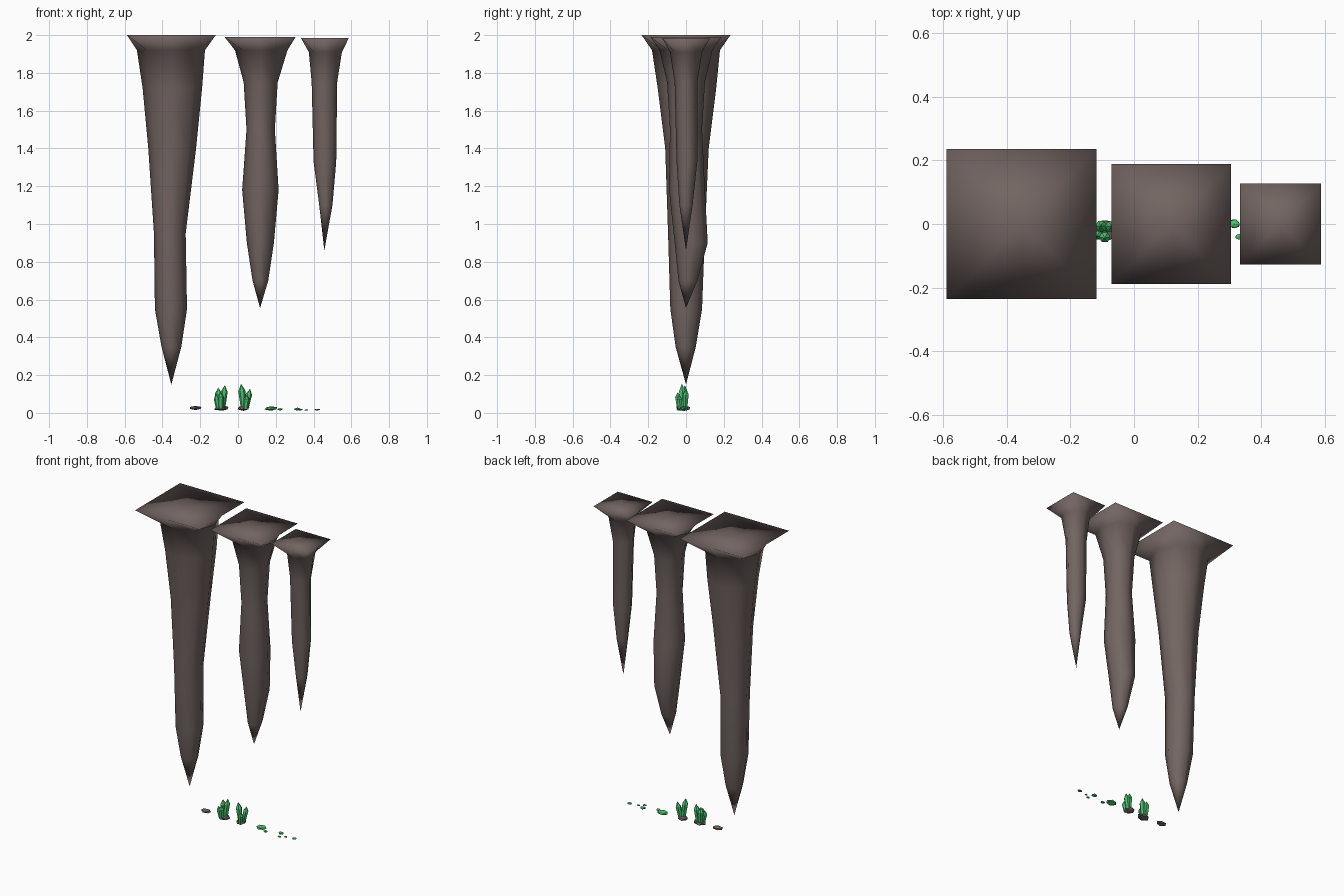
import bpy, bmesh, math, random
from mathutils import Matrix, Vector

random.seed(4)
cube = bpy.data.objects.get("Cube")
if cube:
    bpy.data.objects.remove(cube)


def material(name, rgb):
    m = bpy.data.materials.new(name)
    m.use_nodes = True
    m.diffuse_color = (*rgb, 1)
    m.node_tree.nodes["Principled BSDF"].inputs["Base Color"].default_value = (*rgb, 1)
    return m


STONE = material("brown stone", (0.17, 0.13, 0.122))
GREEN = material("crystal green", (0.07, 0.55, 0.16))


def finish(bm, name, mat, smooth):
    bmesh.ops.recalc_face_normals(bm, faces=bm.faces)
    for f in bm.faces:
        f.smooth = smooth
    mesh = bpy.data.meshes.new(name)
    bm.to_mesh(mesh)
    bm.free()
    mesh.materials.append(mat)
    ob = bpy.data.objects.new(name, mesh)
    bpy.context.collection.objects.link(ob)
    return ob


def stalactite(name, top, rings, tip):
    """Square ceiling plate lofted through eight-sided rings down to a point."""
    bm = bmesh.new()
    cx, half, top_z = top
    loops = []
    square = [(cx + half * x, half * y, top_z) for x, y in
              ((1, 0), (1, 1), (0, 1), (-1, 1), (-1, 0), (-1, -1), (0, -1), (1, -1))]
    loops.append([bm.verts.new(p) for p in square])
    for z, x0, x1, y0, y1 in rings:
        loop = []
        for i in range(8):
            a = i * math.tau / 8
            loop.append(bm.verts.new(((x0 + x1) / 2 + (x1 - x0) / 2 * math.cos(a),
                                      (y0 + y1) / 2 + (y1 - y0) / 2 * math.sin(a), z)))
        loops.append(loop)
    for a, b in zip(loops, loops[1:]):
        for i in range(8):
            j = (i + 1) % 8
            bm.faces.new((a[i], a[j], b[j], b[i]))
    for loop, point in ((loops[0], (cx, 0, top_z)), (loops[-1], tip)):
        apex = bm.verts.new(point)
        for i in range(8):
            bm.faces.new((loop[i], loop[(i + 1) % 8], apex))
    finish(bm, name, STONE, True)


# Rings: height, x range, y range
stalactite("large_stalactite", (-0.353, 0.235, 2.0), [
    (1.92, -0.535, -0.175, -0.18, 0.18),
    (1.72, -0.505, -0.19, -0.15, 0.16),
    (1.4, -0.475, -0.222, -0.11, 0.12),
    (0.95, -0.445, -0.277, -0.095, 0.1),
    (0.55, -0.44, -0.27, -0.083, 0.085),
    (0.35, -0.405, -0.3, -0.055, 0.052)], (-0.353, 0, 0.15))
stalactite("middle_stalactite", (0.117, 0.188, 1.99), [
    (1.92, -0.016, 0.262, -0.14, 0.14),
    (1.75, 0.03, 0.21, -0.1, 0.1),
    (1.5, 0.045, 0.195, -0.085, 0.085),
    (1.18, 0.022, 0.215, -0.09, 0.1),
    (0.9, 0.047, 0.19, -0.06, 0.115),
    (0.7, 0.077, 0.16, -0.04, 0.06)], (0.117, 0, 0.555))
stalactite("small_stalactite", (0.46, 0.127, 1.985), [
    (1.91, 0.375, 0.55, -0.085, 0.085),
    (1.75, 0.39, 0.525, -0.06, 0.06),
    (1.33, 0.4, 0.52, -0.05, 0.06),
    (1.1, 0.43, 0.5, -0.035, 0.035)], (0.457, 0, 0.86))


def pebble(name, x, y, z, rx, ry, rz, mat):
    bm = bmesh.new()
    bmesh.ops.create_icosphere(bm, subdivisions=1, radius=1)
    for v in bm.verts:
        v.co *= random.uniform(0.88, 1.08)
        v.co = Vector((x + v.co.x * rx, y + v.co.y * ry, z + v.co.z * rz))
    finish(bm, name, mat, False)


def crystal(name, x, y, radius, height, lean_x, lean_y):
    """Six-sided shard with a pointed end, leaning outwards."""
    bm = bmesh.new()
    loops = []
    for z, r in ((0, 0.75), (height * 0.72, 1.0)):
        loops.append([bm.verts.new((radius * r * math.cos(i * math.tau / 6),
                                    radius * r * math.sin(i * math.tau / 6), z))
                      for i in range(6)])
    apex = bm.verts.new((0, 0, height))
    bm.faces.new(loops[0])
    for i in range(6):
        j = (i + 1) % 6
        bm.faces.new((loops[0][i], loops[0][j], loops[1][j], loops[1][i]))
        bm.faces.new((loops[1][i], loops[1][j], apex))
    turn = Matrix.Rotation(lean_x, 4, 'Y') @ Matrix.Rotation(-lean_y, 4, 'X')
    bm.transform(Matrix.Translation((x, y, 0.02)) @ turn)
    finish(bm, name, GREEN, False)


# Loose stone and the two stones that carry crystals
pebble("loose_stone", -0.225, -0.01, 0.026, 0.037, 0.025, 0.012, STONE)
pebble("left_cluster_stone", -0.088, -0.02, 0.025, 0.042, 0.035, 0.015, STONE)
pebble("right_cluster_stone", 0.03, -0.01, 0.025, 0.035, 0.035, 0.014, STONE)

# Crystal clusters
for i, args in enumerate([(-0.098, -0.012, 0.019, 0.115, -0.06, 0.06),
                          (-0.082, -0.012, 0.018, 0.128, 0.1, 0.05),
                          (-0.092, -0.035, 0.018, 0.09, 0.0, -0.1),
                          (-0.105, -0.03, 0.015, 0.08, -0.15, -0.1)]):
    crystal(f"left_cluster_crystal_{i + 1}", *args)
for i, args in enumerate([(0.03, -0.015, 0.019, 0.135, -0.1, -0.05),
                          (0.042, -0.005, 0.017, 0.11, 0.2, 0.05),
                          (0.04, -0.03, 0.016, 0.075, 0.1, -0.1)]):
    crystal(f"right_cluster_crystal_{i + 1}", *args)

# Green pebbles trailing off to the left side
for i, (x, y, r, h) in enumerate([(0.175, -0.005, 0.037, 0.012), (0.222, -0.03, 0.016, 0.007),
                                  (0.315, 0.0, 0.02, 0.008), (0.33, -0.04, 0.013, 0.005),
                                  (0.362, -0.02, 0.011, 0.004), (0.42, -0.01, 0.018, 0.005)]):
    pebble(f"green_pebble_{i + 1}", x, y, 0.012 + h, r, r * 0.8, h, GREEN)
